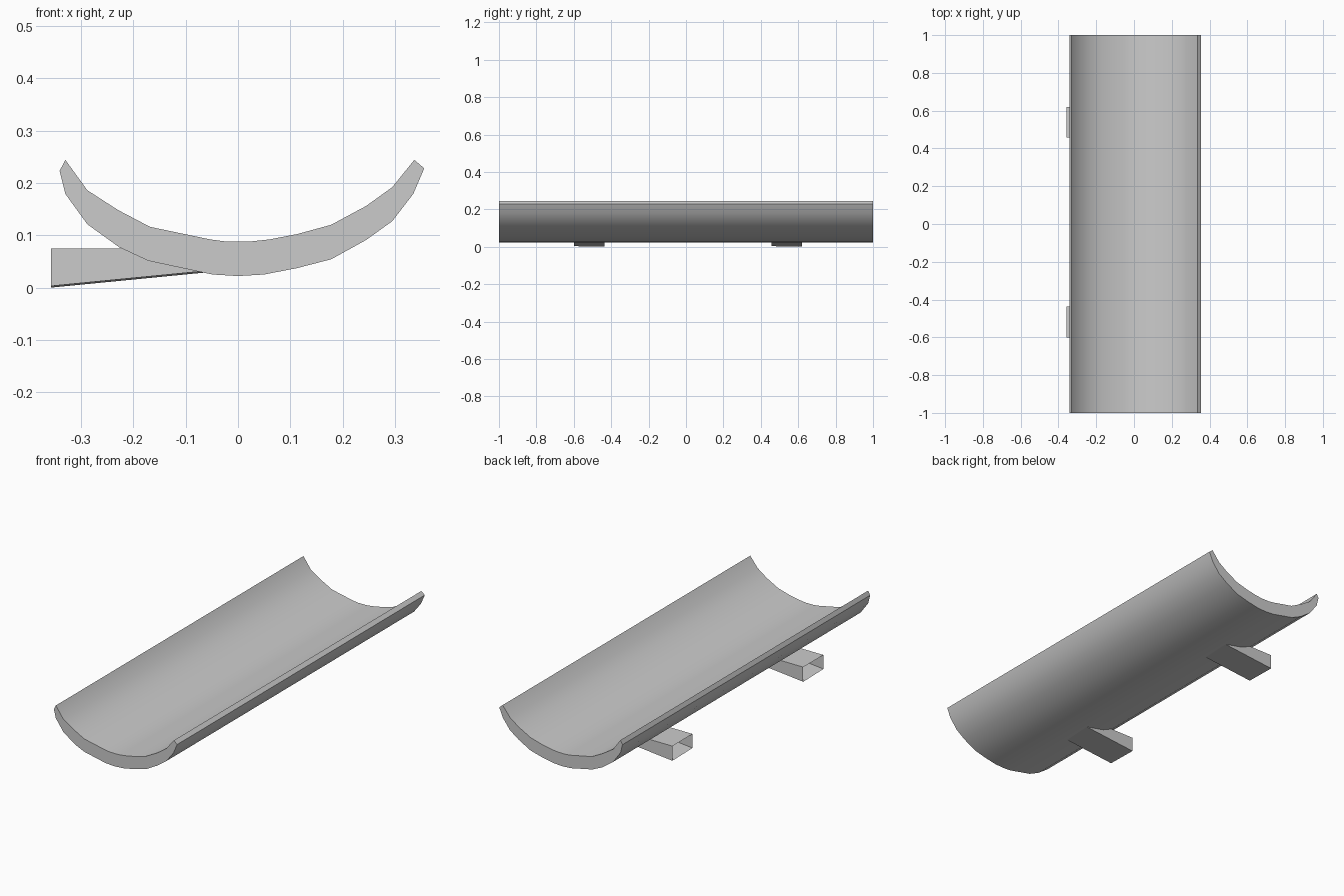
import bpy, bmesh, math

if "Cube" in bpy.data.objects:
    bpy.data.objects.remove(bpy.data.objects["Cube"])

# Trough cross-section (x, z): underside left to right, then inside right to left
UNDERSIDE = [(-0.33, 0.244), (-0.341, 0.223), (-0.33, 0.179), (-0.288, 0.121),
             (-0.227, 0.077), (-0.171, 0.051), (-0.049, 0.025), (0, 0.022),
             (0.05, 0.025), (0.112, 0.037), (0.178, 0.054), (0.245, 0.091),
             (0.295, 0.127), (0.335, 0.179), (0.356, 0.228)]
INSIDE = [(0.337, 0.244), (0.295, 0.192), (0.245, 0.156), (0.178, 0.12),
          (0.112, 0.102), (0.06, 0.092), (0.023, 0.088), (-0.023, 0.088),
          (-0.053, 0.092), (-0.168, 0.116), (-0.229, 0.148), (-0.288, 0.186)]


def add_object(name, bm):
    bmesh.ops.recalc_face_normals(bm, faces=bm.faces)
    mesh = bpy.data.meshes.new(name)
    bm.to_mesh(mesh)
    bm.free()
    obj = bpy.data.objects.new(name, mesh)
    bpy.context.collection.objects.link(obj)
    return obj


def extrude_profile(name, profile, y0, y1):
    bm = bmesh.new()
    face = bm.faces.new([bm.verts.new((x, y0, z)) for x, z in profile])
    ext = bmesh.ops.extrude_face_region(bm, geom=[face], use_keep_orig=True)
    for v in ext["geom"]:
        if isinstance(v, bmesh.types.BMVert):
            v.co.y = y1
    return add_object(name, bm)


def open_bracket(name, y0, y1):
    # Thin-walled tapered tube, open at both ends
    bm = bmesh.new()
    rings = []
    for x, low_front, low_back in ((-0.357, 0.003, 0.0), (-0.06, 0.032, 0.029)):
        corners = ((y0, low_front), (y1, low_back), (y1, 0.075), (y0, 0.075))
        rings.append([bm.verts.new((x, y, z)) for y, z in corners])
    a, b = rings
    for i in range(4):
        j = (i + 1) % 4
        bm.faces.new((a[i], a[j], b[j], b[i]))
    return add_object(name, bm)


# Long curved trough with closed ends
trough = extrude_profile("trough", UNDERSIDE + INSIDE, -1, 1)
bpy.context.view_layer.objects.active = trough
trough.select_set(True)
bpy.ops.object.shade_smooth_by_angle(angle=math.radians(35))

# Two support brackets under the left side
open_bracket("front_bracket", -0.60, -0.437)
open_bracket("back_bracket", 0.457, 0.62)
